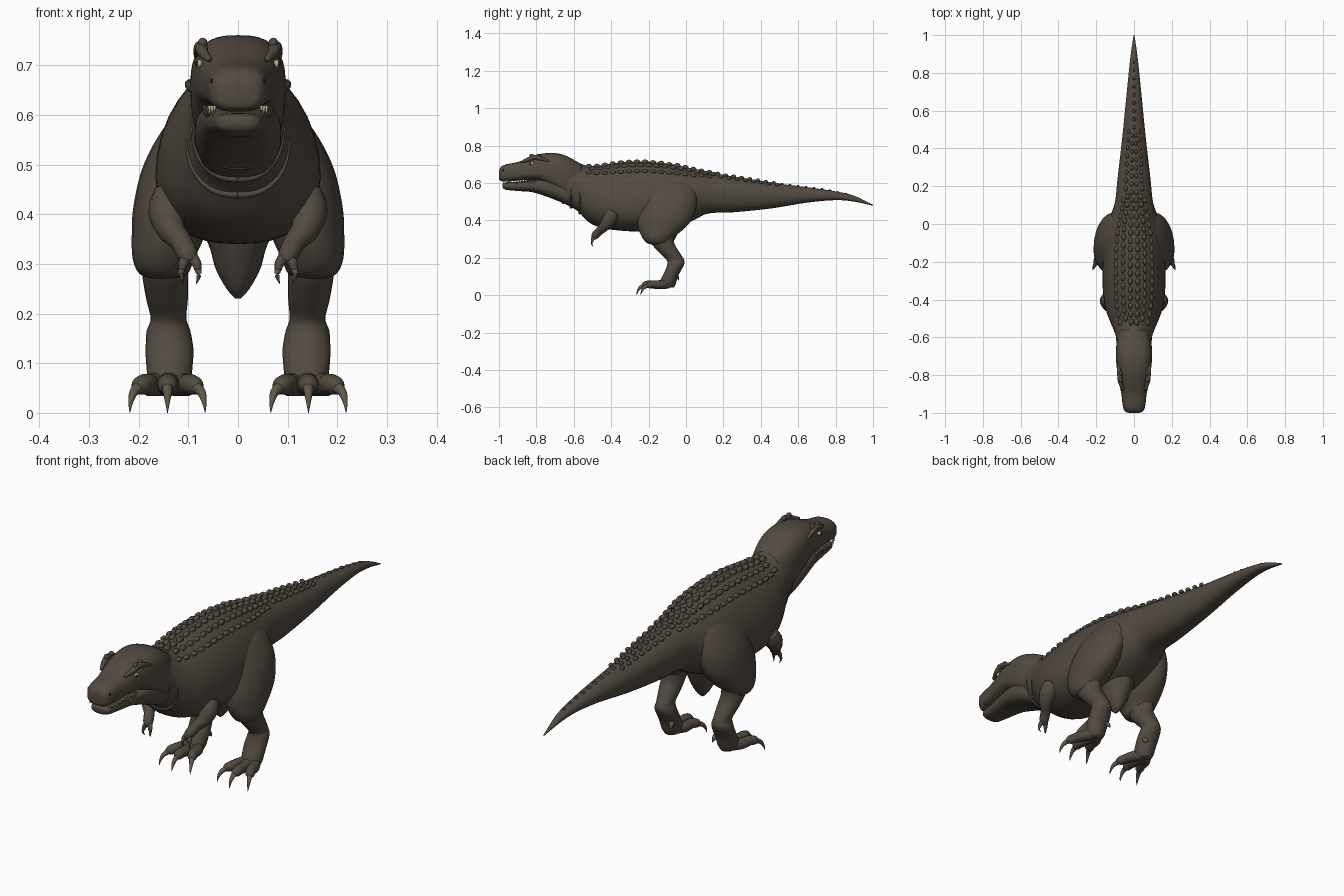
import bpy
import bmesh
from math import sin, cos, pi, copysign
from mathutils import Vector, Matrix

cube = bpy.data.objects.get("Cube")
if cube:
    bpy.data.objects.remove(cube, do_unlink=True)


def material(name, color):
    mat = bpy.data.materials.new(name)
    mat.use_nodes = True
    mat.diffuse_color = (*color, 1)
    mat.node_tree.nodes["Principled BSDF"].inputs["Base Color"].default_value = (*color, 1)
    return mat


HIDE = material("brown hide", (0.085, 0.069, 0.052))
CLAW = material("horn claw", (0.12, 0.095, 0.065))
TOOTH = material("ivory tooth", (0.42, 0.36, 0.22))
EYE = material("pale eye", (0.45, 0.4, 0.25))
DARK = material("dark opening", (0.015, 0.012, 0.01))


def finish(name, bm, mat, mirror=False):
    bmesh.ops.recalc_face_normals(bm, faces=bm.faces[:])
    mesh = bpy.data.meshes.new(name)
    bm.to_mesh(mesh)
    bm.free()
    mesh.materials.append(mat)
    mesh.shade_smooth()
    obj = bpy.data.objects.new(name, mesh)
    bpy.context.collection.objects.link(obj)
    if mirror:
        obj.modifiers.new("Mirror", "MIRROR").use_mirror_merge = False
    return obj


def smooth_rows(rows, steps=5):
    """Refine a table of cross-section values with a Catmull-Rom spline."""
    out = []
    for i in range(len(rows) - 1):
        a, b, c, d = (Vector(rows[min(max(i + k, 0), len(rows) - 1)]) for k in (-1, 0, 1, 2))
        for s in range(steps):
            t = s / steps
            out.append(b + (c - a) * t / 2 + (2 * a - 5 * b + 4 * c - d) * t * t / 2
                       + (3 * b - a - 3 * c + d) * t ** 3 / 2)
    return out + [Vector(rows[-1])]


def add_loft(bm, rings):
    """Skin a list of closed rings and cap both ends."""
    loops = [[bm.verts.new(p) for p in ring] for ring in rings]
    n = len(loops[0])
    for a, b in zip(loops, loops[1:]):
        for i in range(n):
            j = (i + 1) % n
            bm.faces.new((a[i], a[j], b[j], b[i]))
    bm.faces.new(loops[0])
    bm.faces.new(loops[-1][::-1])


def power(value, exponent):
    return copysign(abs(value) ** exponent, value)


def trunk_point(row, t, upper, lower):
    """Point on a trunk section: row is y, top, widest height, bottom, half width."""
    y, top, mid, bottom, width = row
    exponent = upper if sin(t) > 0 else lower
    rise = top - mid if sin(t) > 0 else mid - bottom
    return Vector((width * power(cos(t), exponent), y, mid + rise * power(sin(t), min(exponent, 1))))


def trunk(name, rows, upper, lower, sides=36):
    rows = smooth_rows(rows)
    bm = bmesh.new()
    add_loft(bm, [[trunk_point(r, 2 * pi * i / sides, upper, lower) for i in range(sides)] for r in rows])
    finish(name, bm, HIDE)
    return rows


def column(name, rows, mirror=True, sides=24):
    """Upright limb: rows are x, y, z, x radius, y radius."""
    bm = bmesh.new()
    angles = [2 * pi * i / sides for i in range(sides)]
    add_loft(bm, [[(x + rx * cos(a), y + ry * sin(a), z) for a in angles]
                  for x, y, z, rx, ry in smooth_rows(rows)])
    finish(name, bm, HIDE, mirror)


def tube(name, rows, mat=HIDE, sides=14):
    """Round tapered tube mirrored in x: rows are x, y, z, radius."""
    rows = smooth_rows(rows, 4)
    bm = bmesh.new()
    rings = []
    for i, row in enumerate(rows):
        ahead, behind = rows[min(i + 1, len(rows) - 1)], rows[max(i - 1, 0)]
        frame = (ahead - behind).to_3d().to_track_quat("Z", "Y")
        rings.append([row.to_3d() + frame @ Vector((cos(a), sin(a), 0)) * row[3]
                      for a in (2 * pi * k / sides for k in range(sides))])
    add_loft(bm, rings)
    finish(name, bm, mat, True)


def blob(bm, centre, size, detail=2):
    bmesh.ops.create_icosphere(bm, subdivisions=detail, radius=1,
                               matrix=Matrix.Translation(centre) @ Matrix.Diagonal((*size, 1)))


# Neck, torso and tail
body = trunk("body_and_tail", [
    (-.72, .7, .62, .54, .06), (-.64, .725, .6, .485, .088), (-.58, .71, .57, .45, .1),
    (-.52, .69, .53, .39, .125), (-.45, .695, .5, .36, .15), (-.35, .71, .48, .345, .165),
    (-.22, .715, .48, .34, .165), (-.08, .7, .49, .35, .155), (.04, .675, .52, .4, .125),
    (.12, .658, .55, .437, .1), (.25, .635, .545, .443, .086), (.45, .602, .535, .463, .063),
    (.65, .577, .535, .495, .043), (.8, .555, .53, .508, .028), (.9, .531, .515, .5, .017),
    (1, .483, .481, .478, .002)], 1.2, .85)

# Skull and lower jaw
trunk("skull", [
    (-1, .66, .645, .625, .025), (-.994, .68, .645, .613, .044), (-.97, .697, .65, .607, .058),
    (-.9, .712, .655, .612, .067), (-.84, .735, .66, .616, .079), (-.78, .755, .665, .61, .089),
    (-.7, .76, .66, .56, .096), (-.63, .74, .64, .51, .092), (-.56, .7, .6, .48, .075)], .75, .7)
trunk("lower_jaw", [
    (-.98, .598, .588, .575, .028), (-.965, .603, .585, .564, .045), (-.9, .607, .585, .557, .055),
    (-.82, .617, .59, .55, .07), (-.74, .62, .58, .525, .084), (-.66, .6, .55, .493, .086),
    (-.58, .57, .53, .455, .07)], .7, .8)

# Brow ridges, eyes and nostrils
tube("brow_ridge", [(.058, -.88, .712, .006), (.07, -.845, .725, .011), (.075, -.81, .737, .013),
                    (.08, -.77, .728, .01), (.084, -.73, .715, .004)])
bm = bmesh.new()
for y in (-.825, -.79):
    blob(bm, (.071, y, .745), (.01, .013, .011))
finish("brow_horn", bm, HIDE, True)
bm = bmesh.new()
blob(bm, (.078, -.825, .703), (.008, .012, .009))
finish("eye", bm, EYE, True)
bm = bmesh.new()
blob(bm, (.081, -.831, .703), (.0065, .005, .006))
finish("pupil", bm, DARK, True)
bm = bmesh.new()
blob(bm, (.051, -.975, .668), (.005, .008, .006))
finish("nostril", bm, DARK, True)

# Rows of pointed teeth along both jaws
bm = bmesh.new()
for i in range(13):
    y = -.975 + .014 * i
    x = .047 + .008 * min(i, 2) / 2 + .0011 * i
    length = .026 if i % 3 else .018
    bmesh.ops.create_cone(bm, cap_ends=True, segments=8, radius1=0, radius2=.004, depth=length,
                          matrix=Matrix.Translation((x, y, .619 - length / 2)))
finish("teeth", bm, TOOTH, True)

# Rows of bony bumps down the back
bm = bmesh.new()
for i in range(33):
    y = -.52 + .043 * i
    row = min(body, key=lambda r: abs(r[0] - y))
    size = .0145 * (1 - max(y, 0) * .75)
    lines = (.17, .43, .68) if y < .15 else (.2, .55) if y < .5 else (.12,)
    for k, angle in enumerate(lines):
        point = trunk_point(row, pi / 2 - angle, 1.2, .85)
        point.y = y + .02 * (k % 2)
        blob(bm, point, (size * .85, size * 1.25, size * (1 - .15 * k)))
finish("back_bumps", bm, HIDE, True)

# Skin folds around the throat
for i, y in enumerate((-.66, -.61, -.565)):
    row = min(body, key=lambda r: abs(r[0] - y))
    tube(f"throat_fold_{i + 1}", [(*trunk_point(row, -pi / 2 + a * .3, 1.2, .85), .008 - .001 * a)
                                  for a in range(6)], sides=10)

# Pelvis keel between the legs
column("pelvis_keel", [(0, -.12, .42, .1, .11), (0, -.12, .34, .06, .08), (0, -.12, .29, .045, .055),
                       (0, -.12, .25, .023, .03), (0, -.12, .23, .005, .008)], False)

# Hind legs
column("thigh", [
    (.05, -.08, .645, .03, .07), (.08, -.08, .58, .065, .13), (.11, -.09, .5, .08, .15),
    (.13, -.11, .42, .08, .15), (.14, -.13, .36, .074, .125), (.15, -.15, .31, .062, .085),
    (.15, -.15, .28, .048, .06), (.15, -.15, .27, .02, .03)])
column("lower_leg", [
    (.15, -.13, .34, .045, .07), (.147, -.125, .28, .046, .062), (.143, -.09, .23, .042, .055),
    (.14, -.058, .19, .036, .047), (.14, -.055, .165, .044, .045), (.138, -.07, .13, .048, .042),
    (.138, -.085, .1, .047, .042), (.138, -.1, .06, .042, .045), (.138, -.1, .04, .03, .035)])

# Toes and claws
for name, side in (("inner", -1), ("middle", 0), ("outer", 1)):
    x, end = .142 + .056 * side, -.222 + .022 * abs(side)
    tube(name + "_toe", [(.14 + side * .01, -.1, .06, .026), (.14 + side * .034, end + .065, .056, .023),
                         (x - side * .012, end + .025, .058, .021), (x, end, .054, .018),
                         (x + side * .003, end - .012, .05, .008)])
    tube(name + "_claw", [(x, end, .053, .012), (x + side * .012, end - .022, .042, .009),
                          (x + side * .018, end - .036, .022, .005), (x + side * .02, end - .042, 0, .0005)], CLAW)
tube("rear_claw", [(.115, -.07, .11, .014), (.107, -.05, .1, .011), (.104, -.038, .08, .001)], CLAW)

# Arms, fingers and their claws
tube("arm", [(.135, -.39, .44, .035), (.143, -.41, .405, .038), (.135, -.435, .37, .029),
             (.115, -.46, .345, .022), (.102, -.485, .32, .021), (.097, -.495, .303, .013)])
for name, side in (("inner", -1), ("outer", 1)):
    x = .097 + .013 * side
    tube(name + "_finger", [(.098, -.485, .318, .014), (x, -.498, .302, .01), (x + side * .003, -.502, .288, .007)])
    tube(name + "_finger_claw", [(x + side * .003, -.5, .292, .007), (x + side * .005, -.505, .277, .005),
                                 (x, -.498, .26, .0005)], CLAW)
